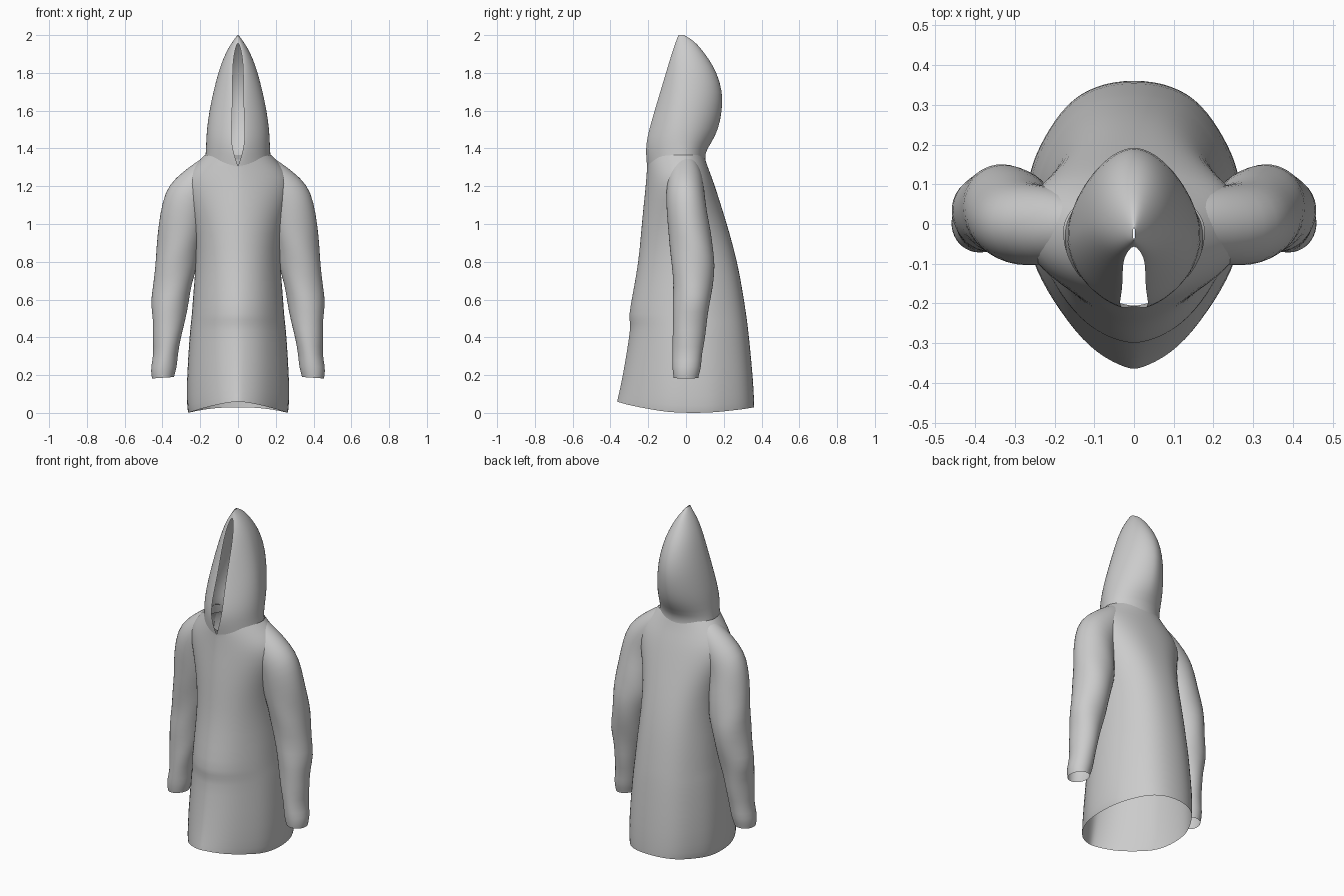
import bpy
from math import sin, cos, pi


def loft(name, rings, closed=False):
    """Skin a stack of point rings, mirror it across x and smooth it."""
    n = len(rings[0])
    verts = [p for r in rings for p in r]
    faces = []
    for i in range(len(rings) - 1):
        for j in range(n if closed else n - 1):
            k = (j + 1) % n
            faces.append((i * n + j, i * n + k, (i + 1) * n + k, (i + 1) * n + j))
    me = bpy.data.meshes.new(name)
    me.from_pydata(verts, [], faces)
    me.polygons.foreach_set("use_smooth", [True] * len(me.polygons))
    ob = bpy.data.objects.new(name, me)
    bpy.context.collection.objects.link(ob)
    mir = ob.modifiers.new("mirror", 'MIRROR')
    mir.merge_threshold = 0.0005
    sub = ob.modifiers.new("smooth", 'SUBSURF')
    sub.levels = sub.render_levels = 1
    return ob


def half_ring(z, w, yf, yb, mid, front_pow, back_pow, slit=0.0, lift=0.0, fold=0.0, n=20):
    """Half of a horizontal section, from front centre round to back centre."""
    pts = []
    for j in range(n + 1):
        t = pi * j / n
        s, c = (0.0 if j in (0, n) else sin(t)), cos(t)
        if c > 0:
            x = slit + (w - slit) * s ** front_pow
            y = mid - (mid - yf) * c
            up = lift * c * c
        else:
            x = w * s ** back_pow
            y = mid - (yb - mid) * c
            up = 0.5 * lift * c * c
        y += fold * cos(7 * t) * s * s
        pts.append((x, y, z + up))
    return pts


# Body shell: z, half width, front y, back y, widest y, front/back pointedness
body = [
    (0.00, .264, -.366, .362, .03, 1.35, .88), (0.02, .270, -.362, .362, .03, 1.35, .88),
    (0.15, .274, -.340, .358, .03, 1.30, .88), (0.40, .258, -.301, .335, .03, 1.20, .88),
    (0.48, .250, -.294, .325, .03, 1.15, .88), (0.505, .246, -.307, .322, .03, 1.15, .88),
    (0.65, .236, -.279, .300, .03, 1.10, .88), (0.80, .222, -.252, .272, .02, 1.05, .85),
    (0.95, .228, -.239, .232, .01, 1.05, .85), (1.08, .260, -.227, .192, .005, 1.15, .85),
    (1.18, .290, -.216, .160, .00, 1.30, .90), (1.25, .280, -.210, .136, -.005, 1.35, .95),
    (1.31, .230, -.206, .112, -.01, 1.30, 1.0), (1.365, .178, -.207, .096, -.02, 1.20, 1.0)]
rings = []
for i, r in enumerate(body):
    lift = (.06, .06, .02)[i] if i < 3 else 0
    fold = max(0, .010 * (1 - r[0]))
    rings.append(half_ring(*r, lift=lift, fold=fold))
# leave the neck notch free where the hood slit begins
top = rings[-1]
rings[-1] = [(x, y, z - .055 * max(0, cos(pi * j / 20)) ** 4) for j, (x, y, z) in enumerate(top)]
loft("coat_body", rings)

# Pointed hood with a narrow front slit: same values, then slit half width
hood = [
    (1.305, .180, -.206, .110, -.02, 1.2, 1.0, 0), (1.37, .171, -.212, .094, -.025, 1.4, 1.0, .022),
    (1.43, .169, -.210, .135, -.03, 1.5, 1.1, .034), (1.50, .166, -.195, .172, -.025, 1.6, 1.15, .036),
    (1.60, .152, -.166, .192, -.015, 1.6, 1.15, .030), (1.70, .131, -.136, .195, .00, 1.5, 1.1, .029),
    (1.80, .105, -.106, .164, .005, 1.4, 1.0, .028), (1.87, .081, -.085, .124, .005, 1.2, 1.0, .025),
    (1.93, .052, -.066, .078, .00, 1.0, 1.0, .014), (1.97, .026, -.052, .042, -.01, 1.0, 1.0, 0),
    (2.00, .003, -.040, -.010, -.02, 1.0, 1.0, 0)]
loft("hood", [half_ring(*r) for r in hood])

# Sleeve: inner x, inner z, outer x, outer z, centre y, half depth
sleeve = [
    (.338, .190, .456, .182, .000, .066), (.336, .200, .458, .195, .000, .068),
    (.322, .245, .464, .240, .004, .078), (.318, .310, .446, .310, .008, .078),
    (.300, .400, .452, .390, .014, .088), (.280, .490, .450, .490, .020, .090),
    (.258, .590, .466, .580, .030, .100), (.244, .680, .448, .670, .038, .106),
    (.215, .780, .440, .790, .038, .116), (.200, .850, .433, .880, .032, .116),
    (.190, .930, .420, .990, .018, .114), (.175, 1.00, .402, 1.12, .004, .108),
    (.160, 1.07, .368, 1.21, -.002, .104), (.140, 1.12, .290, 1.280, -.004, .100),
    (.125, 1.18, .220, 1.330, -.004, .090), (.110, 1.23, .155, 1.372, -.006, .070)]
rings = []
for i, (xi, zi, xo, zo, yc, d) in enumerate(sleeve):
    ring = []
    for j in range(20):
        a = 2 * pi * j / 20
        # crumpled cloth between the cuff and the elbow
        k = 1 + (0.035 * sin(3 * a + 2.1 * i) if 2 < i < 11 else 0)
        u = 0.5 + 0.5 * k * cos(a)
        ring.append((xi + (xo - xi) * u, yc + d * k * sin(a), zi + (zo - zi) * u))
    rings.append(ring)
loft("sleeves", rings, closed=True)
